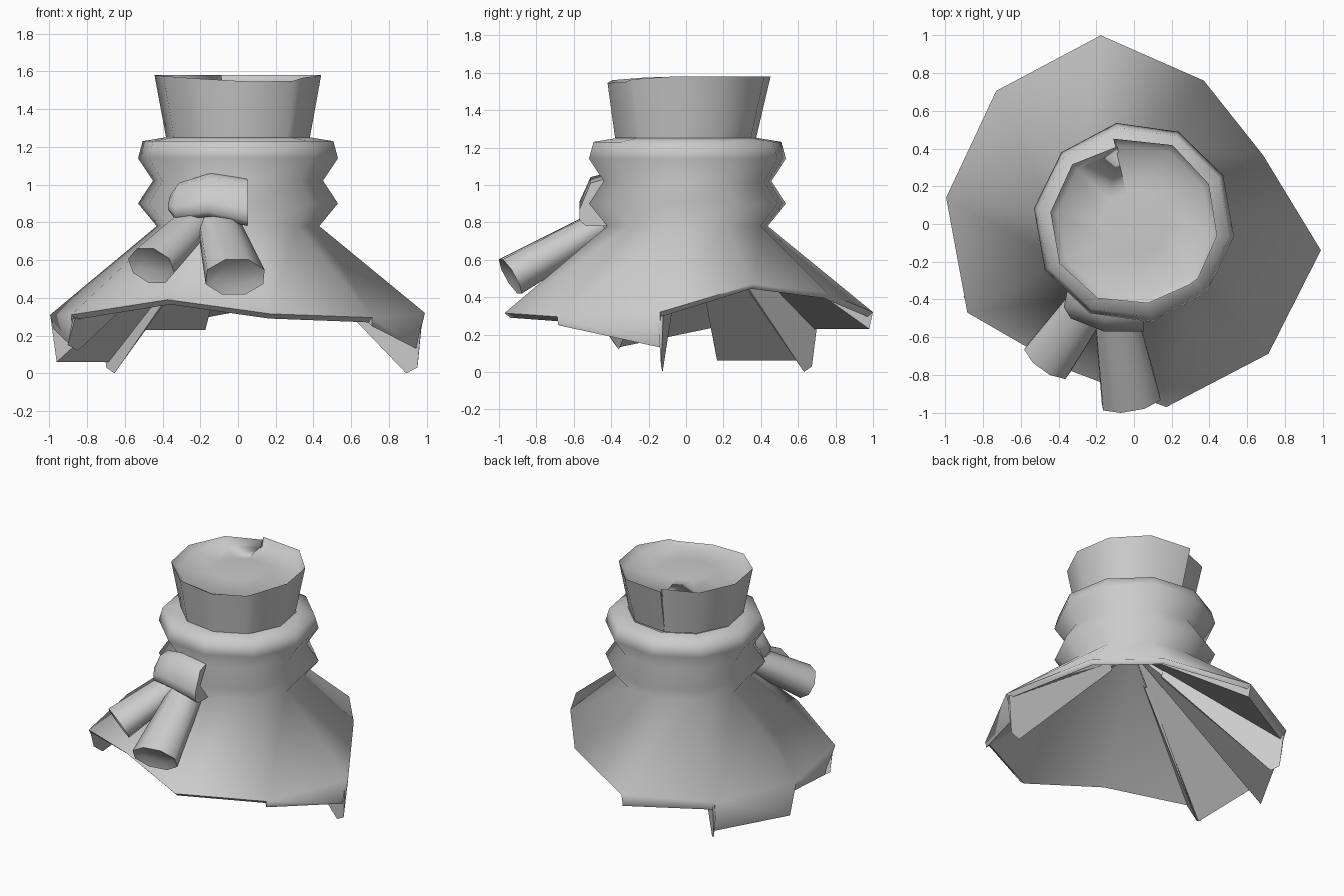
import bpy, bmesh, math
from mathutils import Vector

if "Cube" in bpy.data.objects:
    bpy.data.objects.remove(bpy.data.objects["Cube"], do_unlink=True)

cloth = bpy.data.materials.new("grey cloth")
cloth.use_nodes = True
colour = (0.6, 0.6, 0.6, 1)
cloth.diffuse_color = colour
cloth.node_tree.nodes["Principled BSDF"].inputs["Base Color"].default_value = colour

SIDES = 10


def polar(k, r, z):
    a = math.radians(36 * k - 8)
    return Vector((r * math.cos(a), r * math.sin(a), z))


def finish(name, bm, angle, recalc=True):
    bmesh.ops.remove_doubles(bm, verts=bm.verts, dist=0.0005)
    if recalc:
        bmesh.ops.recalc_face_normals(bm, faces=bm.faces)
    mesh = bpy.data.meshes.new(name)
    bm.to_mesh(mesh)
    bm.free()
    obj = bpy.data.objects.new(name, mesh)
    bpy.context.collection.objects.link(obj)
    mesh.materials.append(cloth)
    bpy.ops.object.select_all(action='DESELECT')
    obj.select_set(True)
    bpy.context.view_layer.objects.active = obj
    bpy.ops.object.shade_smooth_by_angle(angle=math.radians(angle))


def face(bm, *points):
    bm.faces.new([bm.verts.new(p) for p in points])


def loft(bm, rings):
    rows = [[bm.verts.new(p) for p in ring] for ring in rings]
    n = len(rows[0])
    for a, b in zip(rows, rows[1:]):
        for i in range(n):
            j = (i + 1) % n
            bm.faces.new((a[i], a[j], b[j], b[i]))
    return rows


# Hem corners (radius, height) and the lower corners of the hanging flaps
rim = [(1.0, 0.32), (0.775, 0.47), (0.845, 0.42), (1.015, 0.32), (1.015, 0.30),
       (1.005, 0.31), (1.0, 0.31), (0.85, 0.39), (0.985, 0.315), (0.99, 0.295)]
flaps = {9: ((9, 0.985, 0.25), (10, 0.955, 0.13)),
         3: ((3, 0.995, 0.23), (4, 0.98, 0.23)),
         4: ((4, 0.95, 0.06), (4.95, 0.975, 0.06)),
         5: ((5, 0.985, 0.235), (5.86, 0.945, 0.13))}
apex = Vector((0, 0, 0.93))


def hem(k):
    ends = (k, (k + 1) % SIDES)
    top = [polar(i, *rim[i]) for i in ends]
    if k in flaps:
        low = [polar(*corner) for corner in flaps[k]]
    else:
        low = [polar(i, rim[i][0] - 0.03, rim[i][1] - 0.025) for i in ends]
    return top, low


# Cape with the rolled neck band in one skin
bm = bmesh.new()
band = [(0.435, 0.78), (0.535, 0.90), (0.455, 1.02), (0.535, 1.14),
        (0.51, 1.23), (0.385, 1.25)]
lift = Vector((0, 0.008, 0))
loft(bm, [[polar(k, *rim[k]) for k in range(SIDES)]] +
     [[polar(k, r, z) + lift for k in range(SIDES)] for r, z in band])
for k in range(SIDES):
    top, low = hem(k)
    face(bm, top[0], low[0], low[1], top[1])
finish("cape", bm, 95, recalc=False)

# Lining drawn up inside the cape
bm = bmesh.new()
for k in range(SIDES):
    top, low = hem(k)
    face(bm, low[0], apex, low[1])
    if k in flaps:
        face(bm, top[0], apex, low[0])
        face(bm, top[1], low[1], apex)
finish("cape_lining", bm, 25, recalc=False)

# Radial folds that end in points at the flap corners
bm = bmesh.new()
for k, tip_k, tip_r, tip_z in ((0, 0, 0.90, 0.0), (4, 4, 0.91, 0.0),
                               (6, 5.86, 0.92, 0.12)):
    outer = polar(k, rim[k][0] * 0.985, rim[k][1] - 0.02)
    tip, tip2 = polar(tip_k, tip_r, tip_z), polar(tip_k, tip_r + 0.06, tip_z + 0.03)
    inner = tip.lerp(apex, 0.8)
    upper = outer.lerp(apex, 0.8)
    side = polar(k + 2.5, 0.015, 0)
    face(bm, outer - side, tip2, tip, inner - side, upper - side)
    face(bm, upper + side, inner + side, tip, tip2, outer + side)
    face(bm, outer - side, outer + side, tip2)
    face(bm, inner + side, inner - side, tip)
finish("hem_folds", bm, 30)

# Upright collar, overlapping itself at the back, with its gathered filling
bm = bmesh.new()
collar = [(-0.9, 0.445, 1.565), (0, 0.445, 1.58), (1, 0.45, 1.58), (2, 0.465, 1.58),
          (3.1, 0.465, 1.58), (3.06, 0.42, 1.58), (4, 0.455, 1.58), (5, 0.447, 1.58),
          (6, 0.447, 1.575), (7, 0.438, 1.56), (8, 0.426, 1.545), (8.9, 0.436, 1.55)]
rows = loft(bm, [[polar(k, 0.385, 1.25) for k, r, z in collar],
                 [polar(k, r, z) for k, r, z in collar],
                 [polar(k, r * 0.92, 1.53) for k, r, z in collar],
                 [polar(k, r * 0.4, 1.545) for k, r, z in collar]])
bm.faces.new(rows[-1])
finish("collar", bm, 100, recalc=False)

# Knot wrapped against the front of the band
bm = bmesh.new()
stations = [(-0.355, -0.36, 0.86, 0.95), (-0.32, -0.42, 0.81, 1.01),
            (-0.15, -0.49, 0.83, 1.06), (0.05, -0.49, 0.78, 1.03)]
rings = []
for x, y, low, high in stations:
    out = Vector((x * 0.06, -0.1, 0))
    rings.append([Vector((x, y, low + (high - low) * t)) + out * o for o, t in
                  ((-0.8, 0), (0.45, 0), (0.8, 0.12), (0.8, 0.35), (0.2, 0.92), (-0.5, 1))])
rows = loft(bm, rings)
bm.faces.new(rows[0][::-1])
bm.faces.new(rows[-1])
finish("knot", bm, 65)


# Flaring scarf tails with pinched ends
def tail(name, start, end, wide0, wide1, thick0, thick1):
    start, end = Vector(start), Vector(end)
    axis = (end - start).normalized()
    across = axis.cross(Vector((0, 0, 1))).normalized()
    up = across.cross(axis)

    def ring(centre, w, t):
        angles = [math.radians(45 * i + 22.5) for i in range(8)]
        return [centre + (across * w * math.cos(a) + up * t * math.sin(a)) * 1.08
                for a in angles]

    bm = bmesh.new()
    rows = loft(bm, [ring(start, wide0, thick0), ring(end, wide1, thick1),
                     ring(end - axis * 0.02, wide1 * 0.7, thick1 * 0.5)])
    bm.faces.new(rows[0][::-1])
    bm.faces.new(rows[-1])
    finish(name, bm, 60)


tail("right_tail", (-0.24, -0.42, 0.79), (-0.46, -0.725, 0.57), 0.11, 0.135, 0.08, 0.105)
tail("left_tail", (-0.10, -0.46, 0.78), (-0.015, -0.94, 0.51), 0.11, 0.155, 0.08, 0.105)
